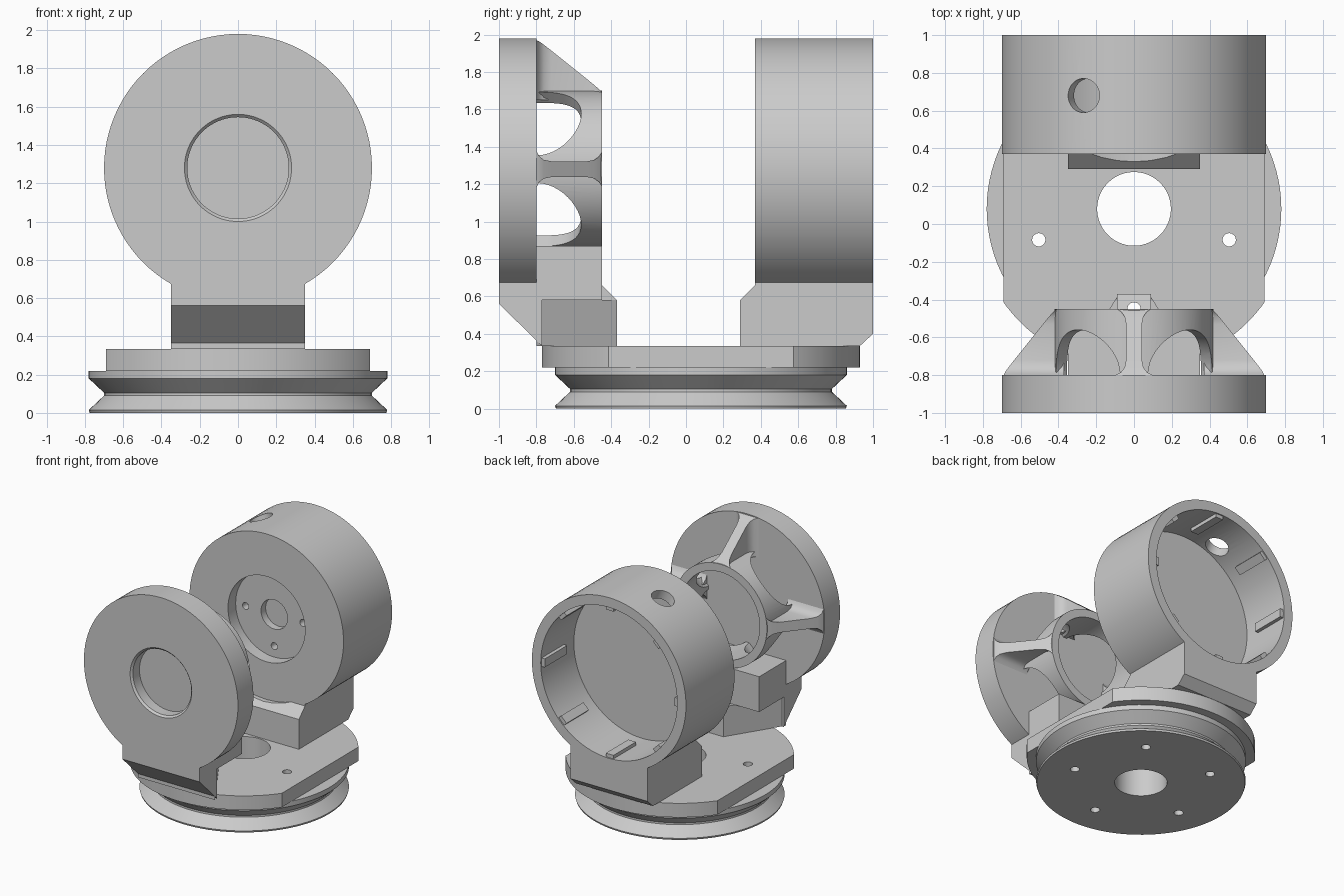
import bpy, bmesh, math
from mathutils import Matrix, Vector

cube = bpy.data.objects.get("Cube")
if cube:
    bpy.data.objects.remove(cube)

GREY = bpy.data.materials.new("plain grey")
GREY.use_nodes = True
GREY.diffuse_color = (0.6, 0.6, 0.6, 1)
GREY.node_tree.nodes["Principled BSDF"].inputs["Base Color"].default_value = (0.6, 0.6, 0.6, 1)

AXIS_Z = 1.28                        # height of the wheel axis
BASE_Y = 0.08                        # centre of the turntable
TO_WHEEL = Matrix.Translation((0, 0, AXIS_Z)) @ Matrix.Rotation(-math.pi / 2, 4, "X")
TO_BASE = Matrix.Translation((0, BASE_Y, 0))


def finish(name, bm, matrix=Matrix()):
    bmesh.ops.transform(bm, matrix=matrix, verts=bm.verts)
    bmesh.ops.recalc_face_normals(bm, faces=bm.faces)
    mesh = bpy.data.meshes.new(name)
    bm.to_mesh(mesh)
    bm.free()
    mesh.materials.append(GREY)
    obj = bpy.data.objects.new(name, mesh)
    bpy.context.collection.objects.link(obj)
    return obj


def lathe(name, profile, matrix, ring=False, n=96):
    """Turn (radius, height) points; cap the ends, or close the loop for a ring."""
    bm = bmesh.new()
    rows = [[bm.verts.new((r * math.cos(math.tau * i / n), r * math.sin(math.tau * i / n), h))
             for i in range(n)] for r, h in profile]
    pairs = list(zip(rows, rows[1:]))
    if ring:
        pairs.append((rows[-1], rows[0]))
    else:
        bm.faces.new(rows[0])
        bm.faces.new(rows[-1])
    for a, b in pairs:
        for i in range(n):
            j = (i + 1) % n
            bm.faces.new((a[i], a[j], b[j], b[i]))
    return finish(name, bm, matrix)


def prism(name, points, vector):
    """Extrude a flat outline along a vector."""
    bm = bmesh.new()
    face = bm.faces.new([bm.verts.new(p) for p in points])
    made = bmesh.ops.extrude_face_region(bm, geom=[face])["geom"]
    moved = [v for v in made if isinstance(v, bmesh.types.BMVert)]
    bmesh.ops.translate(bm, vec=vector, verts=moved)
    return finish(name, bm)


def side_prism(name, outline, half):
    return prism(name, [(-half, y, z) for y, z in outline], (2 * half, 0, 0))


def box(name, low, high, matrix=Matrix()):
    bm = bmesh.new()
    bmesh.ops.create_cube(bm, size=1)
    low, high = Vector(low), Vector(high)
    for v in bm.verts:
        v.co = (low + high) / 2 + v.co * (high - low)
    return finish(name, bm, matrix)


def rod(radius, centre, direction, length):
    """Cylinder used as a cutter."""
    turn = Vector(direction).to_track_quat("Z", "Y").to_matrix().to_4x4()
    cutter = lathe("cutter", [(radius, -length / 2), (radius, length / 2)],
                   Matrix.Translation(centre) @ turn, n=48)
    cutter.hide_render = True
    return cutter


def cut(obj, cutters):
    bpy.context.view_layer.objects.active = obj
    for cutter in cutters:
        mod = obj.modifiers.new("cut", "BOOLEAN")
        mod.operation, mod.solver, mod.object = "DIFFERENCE", "EXACT", cutter
        bpy.ops.object.modifier_apply(modifier=mod.name)
    for cutter in cutters:
        bpy.data.objects.remove(cutter)


parts = []


def bolt_holes():
    return [rod(0.035, (0.53 * math.cos(a), BASE_Y + 0.53 * math.sin(a), 0.3), (0, 0, 1), 1.0)
            for a in (math.radians(-90 + 72 * k) for k in range(5))]


# Turntable: grooved pulley and flat-sided plate, both bored and drilled
pulley = lathe("pulley", [(0.195, 0), (0.775, 0), (0.78, 0.015), (0.70, 0.09), (0.70, 0.105),
                          (0.78, 0.18), (0.78, 0.22), (0.195, 0.22)], TO_BASE, ring=True)
cut(pulley, bolt_holes())
plate = lathe("base_plate", [(0.195, 0.22), (0.85, 0.22), (0.85, 0.335), (0.195, 0.335)],
              TO_BASE, ring=True)
cut(plate, [box("cutter", (0.69, -2, 0), (2, 2, 1)), box("cutter", (-2, -2, 0), (-0.69, 2, 1))]
    + bolt_holes())
parts += [pulley, plate]

# Front wheel disc with a shallow bore and its bevelled tab
parts.append(lathe("front_disc", [(0.265, -0.9), (0.265, -0.985), (0.28, -1), (0.70, -1),
                                  (0.70, -0.8)], TO_WHEEL))
parts.append(side_prism("front_tab", [(-1, 0.75), (-1, 0.56), (-0.77, 0.335), (-0.77, 0.6),
                                      (-0.8, 0.6), (-0.8, 0.75)], 0.35))

# Hub with arched windows
hub = lathe("hub_ring", [(0.42, -0.8), (0.42, -0.45), (0.355, -0.45), (0.355, -0.8)],
            TO_WHEEL, ring=True)
cut(hub, [rod(0.24, (0, -0.8, AXIS_Z), (s, 0, 1), 1.4) for s in (-1, 1)])
parts.append(hub)

# Sloping ribs that flare where they meet the disc and the hub edge
FLARE = [(-0.8, 0.10), (-0.785, 0.07), (-0.76, 0.05), (-0.72, 0.042), (-0.53, 0.042),
         (-0.49, 0.05), (-0.465, 0.068), (-0.45, 0.09)]
for k, label in enumerate(("left", "top", "right")):
    bm = bmesh.new()
    rows = []
    for y, w in FLARE:
        outer = 0.70 - 0.8 * (y + 0.8)
        rows.append([bm.verts.new(p) for p in
                     ((0.37, y, -w), (outer - w * w, y, -w), (outer - w * w, y, w), (0.37, y, w))])
    for a, b in zip(rows, rows[1:]):
        for i in range(4):
            j = (i + 1) % 4
            bm.faces.new((a[i], a[j], b[j], b[i]))
    bm.faces.new(rows[0])
    bm.faces.new(rows[-1])
    turn = Matrix.Translation((0, 0, AXIS_Z)) @ Matrix.Rotation(-k * math.pi / 2, 4, "Y")
    parts.append(finish(label + "_rib", bm, turn))

# Front pillar and tapered foot
pillar = box("front_pillar", (-0.35, -0.8, 0.58), (0.35, -0.45, 0.87))
cut(pillar, [rod(0.39, (0, -0.6, AXIS_Z), (0, 1, 0), 1)] + bolt_holes())
foot = prism("front_foot", [(-0.35, -0.8, 0.335), (0.35, -0.8, 0.335), (0.08, -0.37, 0.335),
                            (-0.08, -0.37, 0.335)], (0, 0, 0.245))
cut(foot, bolt_holes())
wedge = side_prism("foot_bevel", [(-0.45, 0.58), (-0.37, 0.58), (-0.45, 0.66)], 0.09)
cut(wedge, bolt_holes())
parts += [pillar, foot, wedge]

# Rear drum: cup open to the back, with a bearing recess in front
drum = lathe("rear_drum", [(0.12, 0.53), (0.12, 0.47), (0.35, 0.47), (0.35, 0.37), (0.70, 0.37),
                           (0.70, 1), (0.62, 1), (0.62, 0.57)], TO_WHEEL)
tilt = math.radians(22.5)
toward = Vector((-math.sin(tilt), 0, math.cos(tilt)))
cut(drum, [rod(0.09, Vector((0, 0.68, AXIS_Z)) + toward * 0.66, toward, 0.3)]
    + [rod(0.028, (0.26 * math.cos(a), 0.47, AXIS_Z + 0.26 * math.sin(a)), (0, 1, 0), 0.12)
       for a in (0, math.pi, -math.pi / 2)])
parts.append(drum)

# Rails around the inside of the drum
for k in range(8):
    turn = Matrix.Translation((0, 0, AXIS_Z)) @ Matrix.Rotation(k * math.pi / 4, 4, "Y")
    parts.append(box("drum_rail", (0.59, 0.70, -0.035), (0.63, 0.99, 0.035), turn))

# Rear foot, hollowed where it meets the drum
rear = side_prism("rear_foot", [(0.29, 0.335), (0.29, 0.58), (0.37, 0.66), (0.37, 0.74), (1, 0.74),
                                (1, 0.40), (0.93, 0.335)], 0.35)
cut(rear, [rod(0.66, (0, 0.7, AXIS_Z), (0, 1, 0), 1)])
parts.append(rear)

# Smooth the round surfaces and keep the edges sharp
bpy.ops.object.select_all(action="DESELECT")
for part in parts:
    part.select_set(True)
bpy.context.view_layer.objects.active = parts[0]
bpy.ops.object.shade_smooth_by_angle(angle=math.radians(30))
